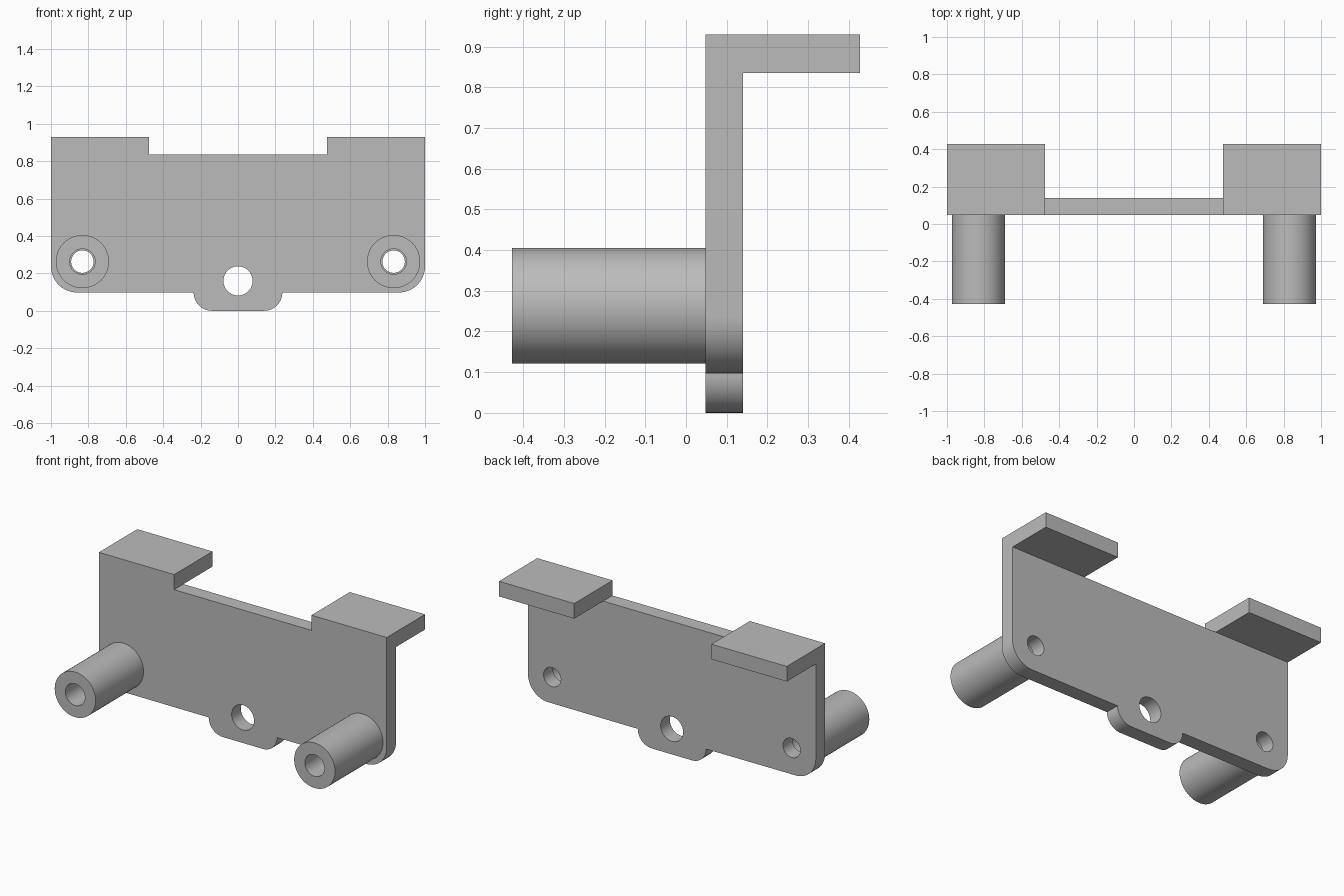
import bpy, bmesh
from math import sin, cos, pi, radians

cube = bpy.data.objects.get("Cube")
if cube:
    bpy.data.objects.remove(cube, do_unlink=True)

grey = bpy.data.materials.new("plain grey")
grey.use_nodes = True
grey.diffuse_color = (0.5, 0.5, 0.5, 1)
grey.node_tree.nodes["Principled BSDF"].inputs["Base Color"].default_value = (0.5, 0.5, 0.5, 1)


def arc(cx, cz, r, start, end, steps):
    return [(cx + r * cos(a), cz + r * sin(a))
            for a in (radians(start + (end - start) * i / steps) for i in range(steps + 1))]


def circle(cx, cz, r):
    return arc(cx, cz, r, 0, 360, 64)[:-1]


def finish(name, mesh):
    mesh.materials.clear()
    mesh.materials.append(grey)
    obj = bpy.data.objects.new(name, mesh)
    bpy.context.collection.objects.link(obj)
    bpy.ops.object.select_all(action='DESELECT')
    obj.select_set(True)
    bpy.context.view_layer.objects.active = obj
    bpy.ops.object.shade_smooth_by_angle(angle=radians(30))
    return obj


def extrusion(name, loops, y0, y1):
    """Fill an outline with holes in the xz plane and extrude it from y0 to y1."""
    curve = bpy.data.curves.new(name, 'CURVE')
    curve.dimensions = '2D'
    curve.fill_mode = 'BOTH'
    curve.extrude = (y1 - y0) / 2
    for pts in loops:
        spline = curve.splines.new('POLY')
        spline.points.add(len(pts) - 1)
        for p, (x, z) in zip(spline.points, pts):
            p.co = (x, z, 0, 1)
        spline.use_cyclic_u = True
    temp = bpy.data.objects.new(name + "_outline", curve)
    bpy.context.collection.objects.link(temp)
    bpy.context.view_layer.update()
    mesh = bpy.data.meshes.new_from_object(
        temp.evaluated_get(bpy.context.evaluated_depsgraph_get()))
    bpy.data.objects.remove(temp, do_unlink=True)
    # Stand the extrusion upright and weld the caps to the walls
    bm = bmesh.new()
    bm.from_mesh(mesh)
    for v in bm.verts:
        x, z, d = v.co
        v.co = (x, (y0 + y1) / 2 - d, z)
    bmesh.ops.remove_doubles(bm, verts=bm.verts, dist=0.0001)
    bmesh.ops.recalc_face_normals(bm, faces=bm.faces)
    bm.to_mesh(mesh)
    bm.free()
    return finish(name, mesh)


FRONT, BACK, REAR, POST_END = 0.048, 0.14, 0.428, -0.428
TOP, NOTCH, BASE = 0.93, 0.835, 0.098
FLANGE_X, TAB_X = 0.477, 0.237
POST_X, POST_Z = 0.832, 0.263

# Back plate: right half of the outline from bottom to top, then mirrored
half = (arc(TAB_X - 0.097, 0.097, 0.097, -90, 0, 12)
        + arc(1 - 0.14, BASE + 0.14, 0.14, -90, 0, 16)
        + [(1, TOP), (FLANGE_X, TOP), (FLANGE_X, NOTCH)])
outline = half + [(-x, z) for x, z in reversed(half)]
extrusion("back_plate",
          [outline, circle(0, 0.16, 0.078),
           circle(POST_X, POST_Z, 0.06), circle(-POST_X, POST_Z, 0.06)],
          FRONT, BACK)

for side, s in (("left", 1), ("right", -1)):
    # Hollow mounting post
    extrusion(side + "_post",
              [circle(s * POST_X, POST_Z, 0.142), circle(s * POST_X, POST_Z, 0.068)],
              POST_END, FRONT)
    # Flange reaching back from the top edge
    extrusion(side + "_flange",
              [[(s * FLANGE_X, NOTCH), (s, NOTCH), (s, TOP), (s * FLANGE_X, TOP)]],
              BACK, REAR)
